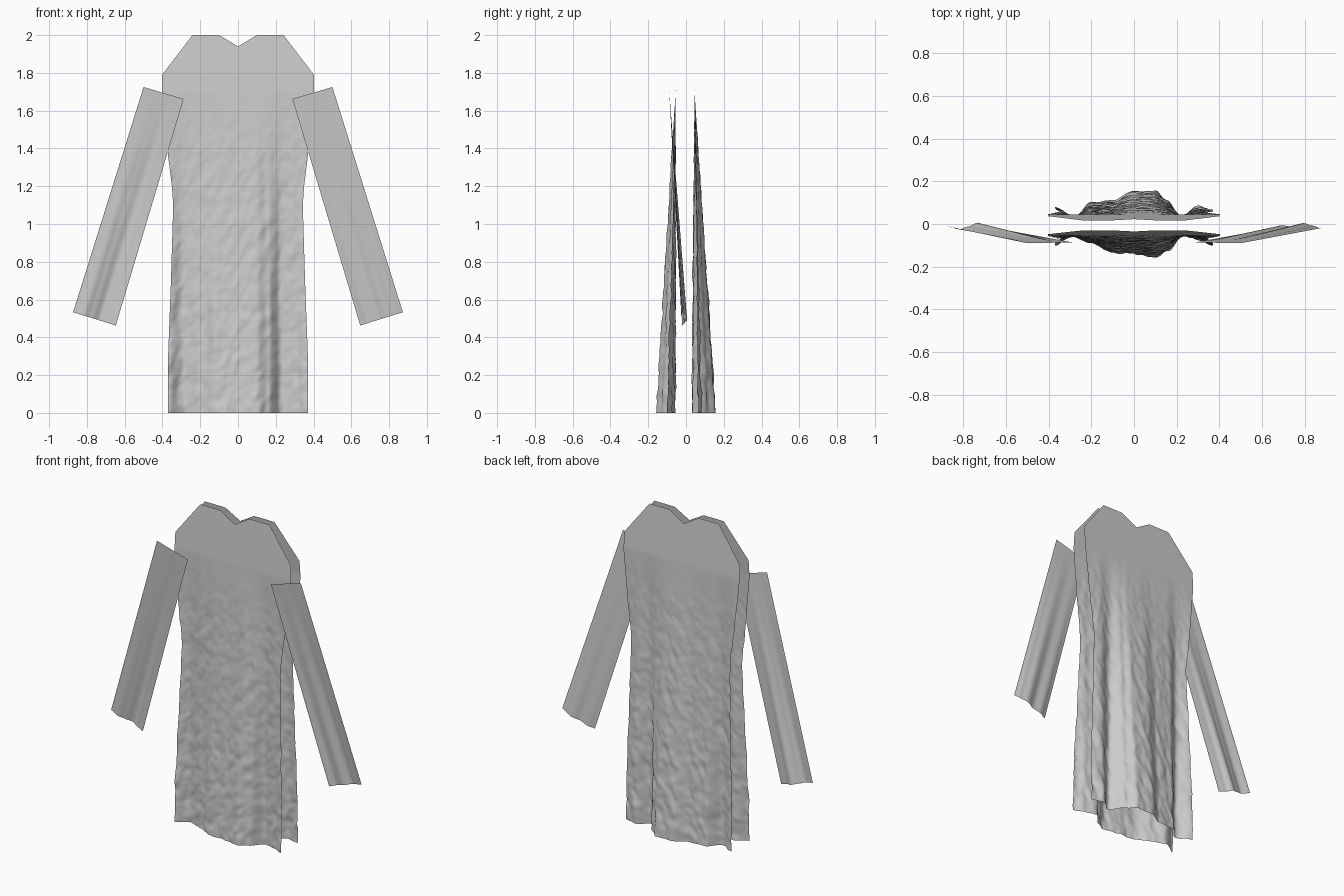
import bpy
from mathutils import Vector, noise

if "Cube" in bpy.data.objects:
    bpy.data.objects.remove(bpy.data.objects["Cube"])


def interp(pts, x, smooth=False):
    """Value at x along a list of (position, value) points."""
    if x <= pts[0][0]:
        return pts[0][1]
    for (x0, y0), (x1, y1) in zip(pts, pts[1:]):
        if x <= x1:
            t = (x - x0) / (x1 - x0)
            if smooth:
                t = t * t * (3 - 2 * t)
            return y0 + (y1 - y0) * t
    return pts[-1][1]


def sheet(name, cols, rows, point):
    """Cloth sheet: point(u, v) with u and v from 0 to 1."""
    verts = [point(i / cols, j / rows) for j in range(rows + 1) for i in range(cols + 1)]
    w = cols + 1
    faces = [(j * w + i, j * w + i + 1, (j + 1) * w + i + 1, (j + 1) * w + i)
             for j in range(rows) for i in range(cols)]
    me = bpy.data.meshes.new(name)
    me.from_pydata(verts, [], faces)
    me.polygons.foreach_set("use_smooth", [True] * len(faces))
    ob = bpy.data.objects.new(name, me)
    bpy.context.collection.objects.link(ob)
    return ob


# Outline of the body panels: half width by height, top edge by distance from centre
HALF_WIDTH = [(0, .37), (.3, .37), (.7, .355), (1.1, .343), (1.2, .35), (1.36, .37), (1.68, .402), (2, .402)]
TOP_EDGE = [(0, 1.94), (.1, 2), (.24, 2), (.4, 1.79)]

# Depth of the hem folds across the width
FRONT_HEM = [(-.37, .10), (-.29, .055), (-.2, .09), (-.1, .135), (0, .14), (.1, .158),
             (.16, .125), (.23, .055), (.3, .072), (.37, .10)]
BACK_HEM = [(-.37, .08), (-.28, .03), (-.2, .10), (-.1, .11), (0, .155), (.1, .155),
            (.15, .115), (.22, .035), (.3, .082), (.37, .065)]


def panel(name, side, hem, y_top, y_chest):
    def point(u, v):
        s = 2 * u - 1
        z = v * interp(TOP_EDGE, abs(s) * .4)
        x = s * interp(HALF_WIDTH, z)
        t = max(0, 1 - z / 1.7)
        chest = y_chest + (y_top - y_chest) * max(0, z - 1.7) / .3
        y = chest + (interp(hem, x, True) - y_chest) * t
        # slanted wrinkles growing towards the hem
        across, along = x * .94 - z * .34, x * .34 + z * .94
        fade = min(1, t * 5) * (.4 + .6 * t)
        y += fade * .008 * noise.noise(Vector((across * 22, along * 9, side * 7)))
        y += fade * .005 * noise.noise(Vector((across * 35, along * 22, side * 13)))
        return (x, side * y, z)
    return sheet(name, 80, 160, point)


panel("front_panel", -1, FRONT_HEM, .03, .055)
panel("back_panel", 1, BACK_HEM, .017, .045)

# Sleeves: flat at the shoulder, gently folded at the cuff
CUFFS = {
    -1: [(0, -.012), (.25, -.025), (.42, -.012), (.62, .006), (.8, -.012), (1, -.02)],
    1: [(0, -.02), (.2, -.006), (.4, -.012), (.65, .004), (.85, -.008), (1, -.02)],
}


def sleeve(name, side):
    outer_top, inner_top = Vector((.5, 0, 1.725)), Vector((.288, 0, 1.662))
    outer_low, inner_low = Vector((.873, 0, .533)), Vector((.647, 0, .463))

    def point(u, v):
        p = outer_low.lerp(inner_low, u).lerp(outer_top.lerp(inner_top, u), v)
        w = u if side < 0 else 1 - u
        fold = interp(CUFFS[side], w, True)
        y = fold * (1 - v) + (-.09 + .004 * u) * v
        return (side * p.x, y, p.z)
    return sheet(name, 24, 40, point)


sleeve("left_sleeve", -1)
sleeve("right_sleeve", 1)
